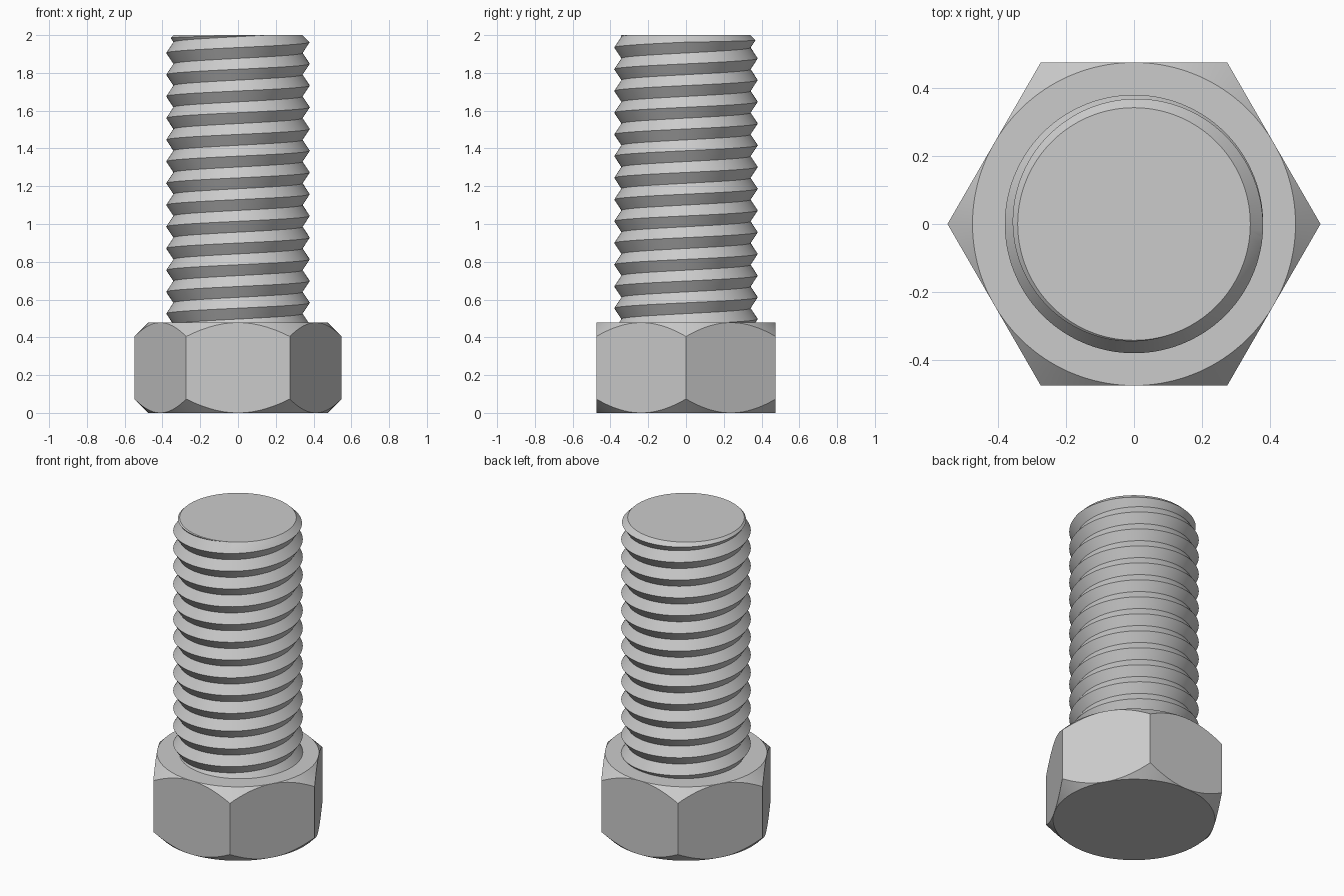
import bpy, bmesh, math

if "Cube" in bpy.data.objects:
    bpy.data.objects.remove(bpy.data.objects["Cube"])

HEIGHT = 2.0          # overall height
HEAD_H = 0.478        # head height
APOTHEM = 0.475       # half the width across the head flats
R_MIN, R_MAX = 0.342, 0.38   # thread root and crest radii
PITCH = 0.115
CREST_Z = 1.963       # height of one crest at angle 0
SEG = 120             # divisions around the axis

steel = bpy.data.materials.new("steel grey")
steel.diffuse_color = (0.6, 0.6, 0.6, 1.0)
steel.use_nodes = True
steel.node_tree.nodes["Principled BSDF"].inputs["Base Color"].default_value = steel.diffuse_color


def skin(name, columns, closed):
    """Join columns of (x, y, z) points into a smooth shaded surface with capped ends."""
    bm = bmesh.new()
    grid = [[bm.verts.new(p) for p in col] for col in columns]
    if closed:
        grid.append(grid[0])
    for a, b in zip(grid, grid[1:]):
        for i in range(len(a) - 1):
            bm.faces.new((a[i], b[i], b[i + 1], a[i + 1]))
    bmesh.ops.remove_doubles(bm, verts=bm.verts, dist=1e-5)
    rim = [e for e in bm.edges if e.is_boundary]
    bmesh.ops.holes_fill(bm, edges=rim, sides=0)
    bmesh.ops.recalc_face_normals(bm, faces=bm.faces)
    mesh = bpy.data.meshes.new(name)
    bm.to_mesh(mesh)
    bm.free()
    mesh.materials.append(steel)
    obj = bpy.data.objects.new(name, mesh)
    bpy.context.collection.objects.link(obj)
    bpy.ops.object.select_all(action='DESELECT')
    obj.select_set(True)
    bpy.context.view_layer.objects.active = obj
    bpy.ops.object.shade_smooth_by_angle(angle=math.radians(25))
    return obj


def polar(r, t, z):
    return (r * math.cos(t), r * math.sin(t), z)


# Hexagonal head: the wall follows the hexagon, the corners are cut by 45 degree cones
def head_column(t):
    phi = (t % (math.pi / 3)) - math.pi / 6
    r = APOTHEM / math.cos(phi)
    cut = r - APOTHEM
    return [polar(APOTHEM, t, 0), polar(r, t, cut),
            polar(r, t, HEAD_H - cut), polar(APOTHEM, t, HEAD_H)]


skin("hex_head", [head_column(2 * math.pi * i / SEG) for i in range(SEG)], True)


# Threaded shank: zigzag profile climbing one pitch per turn, chamfered at the tip
def thread_column(i):
    t = 2 * math.pi * i / SEG
    base = CREST_Z + PITCH * i / SEG
    zigzag = []
    for k in range(-30, 5):
        z = base + k * PITCH / 2
        r = R_MAX if k % 2 == 0 else R_MIN
        if z < HEAD_H:    # start flush with the top of the head
            u = abs(((HEAD_H - base) / PITCH + 0.5) % 1 - 0.5) * 2
            z, r = HEAD_H, R_MAX + (R_MIN - R_MAX) * u
        zigzag.append((r, z))
    points, done = [], False
    for j, (r, z) in enumerate(zigzag):
        over = r - (R_MIN + HEIGHT - z)      # distance outside the tip chamfer
        if done:
            r, z = R_MIN, HEIGHT
        elif over > 1e-7:
            r0, z0 = zigzag[j - 1]
            inside = R_MIN + HEIGHT - z0 - r0
            f = inside / (inside + over)
            r, z = r0 + (r - r0) * f, z0 + (z - z0) * f
            done = True
        points.append(polar(r, t, z))
    return points


skin("threaded_shank", [thread_column(i) for i in range(SEG + 1)], False)
